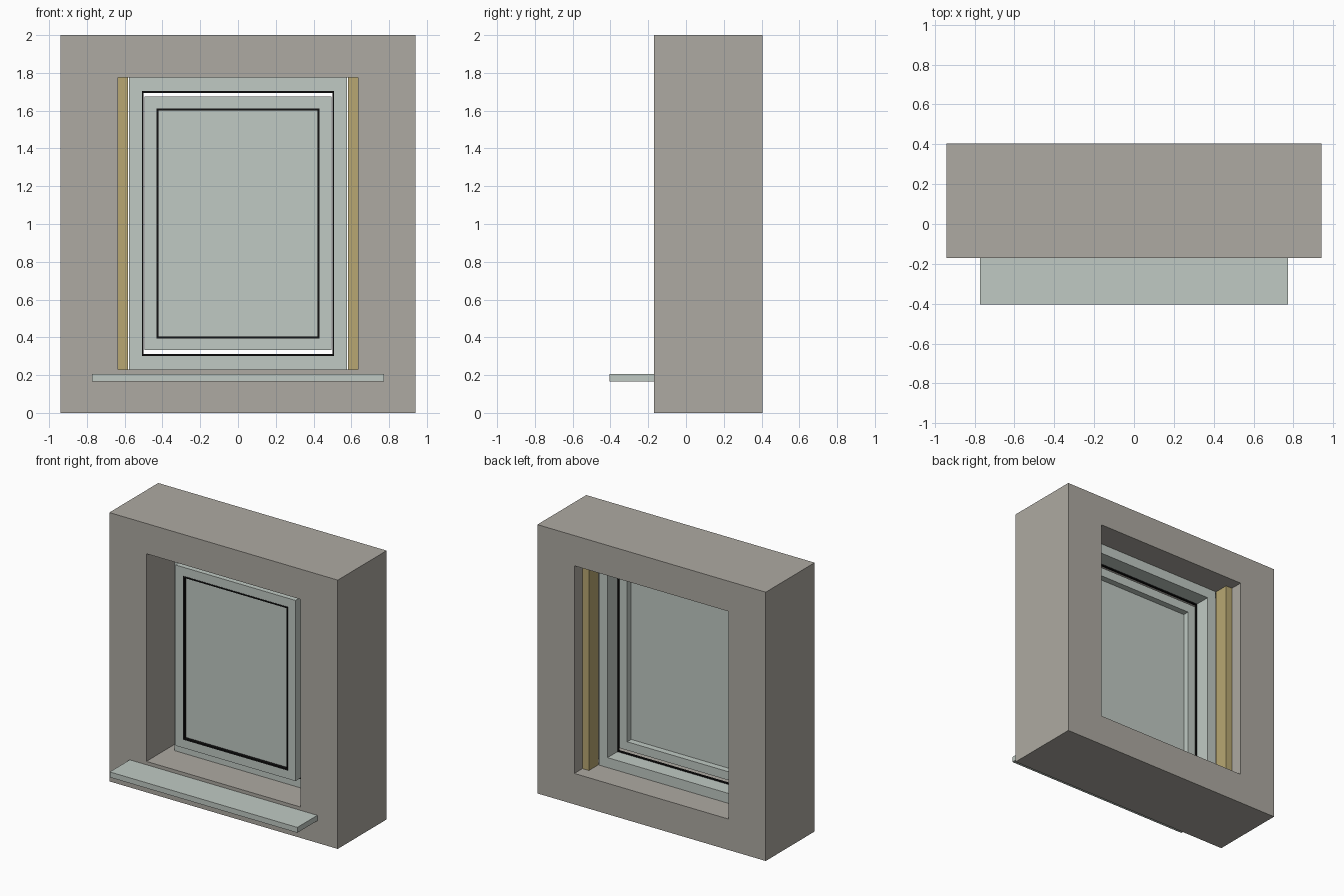
import bpy
import bmesh

if "Cube" in bpy.data.objects:
    bpy.data.objects.remove(bpy.data.objects["Cube"])


def material(name, rgb):
    m = bpy.data.materials.new(name)
    m.diffuse_color = (*rgb, 1.0)
    m.use_nodes = True
    m.node_tree.nodes["Principled BSDF"].inputs["Base Color"].default_value = m.diffuse_color
    return m


STONE = material("warm grey wall", (0.42, 0.40, 0.36))
PALE = material("pale grey green", (0.53, 0.59, 0.55))
TAN = material("tan insulation", (0.48, 0.39, 0.17))
BLACK = material("black rubber", (0.006, 0.006, 0.006))


def finish(name, bm, mat):
    bmesh.ops.recalc_face_normals(bm, faces=bm.faces[:])
    me = bpy.data.meshes.new(name)
    bm.to_mesh(me)
    bm.free()
    me.materials.append(mat)
    ob = bpy.data.objects.new(name, me)
    bpy.context.collection.objects.link(ob)
    return ob


def box(name, x0, x1, y0, y1, z0, z1, mat):
    bm = bmesh.new()
    bmesh.ops.create_cube(bm, size=1.0)
    for v in bm.verts:
        v.co = (x1 if v.co.x > 0 else x0,
                y1 if v.co.y > 0 else y0,
                z1 if v.co.z > 0 else z0)
    return finish(name, bm, mat)


def ring(name, outer, inner, y0, y1, mat):
    """Rectangular frame; outer and inner are (half width, bottom, top)."""
    bm = bmesh.new()

    def loop(rect, y):
        w, b, t = rect
        return [bm.verts.new((x, y, z)) for x, z in ((-w, b), (w, b), (w, t), (-w, t))]

    loops = [loop(outer, y0), loop(outer, y1), loop(inner, y1), loop(inner, y0)]
    for k in range(4):
        a, b = loops[k], loops[(k + 1) % 4]
        for i in range(4):
            j = (i + 1) % 4
            bm.faces.new((a[i], a[j], b[j], b[i]))
    return finish(name, bm, mat)


# Wall block with a straight-through opening
ring("wall", (0.94, 0.0, 2.0), (0.635, 0.23, 1.775), -0.17, 0.405, STONE)

# Sill board projecting from the front
box("sill", -0.772, 0.772, -0.405, -0.17, 0.165, 0.205, PALE)

# Fixed frame and its rubber seal
ring("fixed_frame", (0.578, 0.23, 1.775), (0.506, 0.304, 1.70), 0.08, 0.20, PALE)
ring("frame_seal", (0.509, 0.301, 1.703), (0.499, 0.311, 1.693), 0.068, 0.084, BLACK)

# Sash, glazing seal and pane
ring("sash", (0.494, 0.332, 1.676), (0.43, 0.395, 1.61), -0.03, 0.077, PALE)
ring("glazing_seal", (0.431, 0.394, 1.611), (0.42, 0.405, 1.60), -0.032, -0.008, BLACK)
box("glass_pane", -0.431, 0.431, -0.01, 0.03, 0.394, 1.611, PALE)

# Side insulation strips behind the frame
for side, sx in (("left", -1), ("right", 1)):
    xs = sorted((sx * 0.635, sx * 0.582))
    box(side + "_insulation_strip", xs[0], xs[1], 0.20, 0.31, 0.23, 1.775, TAN)
